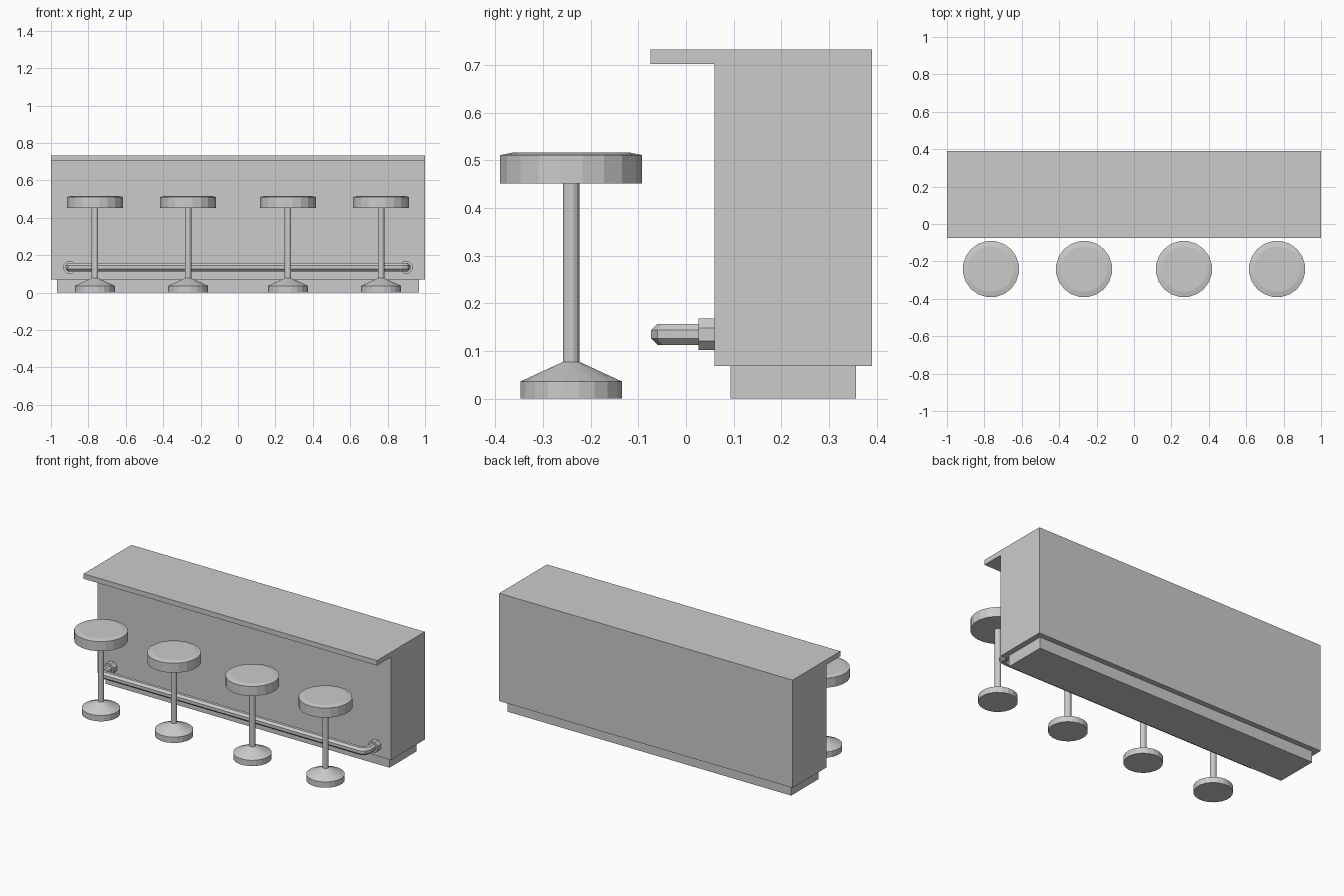
import bpy, bmesh, math
from mathutils import Vector

if "Cube" in bpy.data.objects:
    bpy.data.objects.remove(bpy.data.objects["Cube"])


def finish(name, bm):
    bmesh.ops.recalc_face_normals(bm, faces=bm.faces)
    me = bpy.data.meshes.new(name)
    bm.to_mesh(me)
    bm.free()
    ob = bpy.data.objects.new(name, me)
    bpy.context.collection.objects.link(ob)
    return ob


def box(name, x, y, z):
    bm = bmesh.new()
    bmesh.ops.create_cube(bm, size=1)
    for v in bm.verts:
        v.co = Vector([a + (b - a) * (c + 0.5) for (a, b), c in zip((x, y, z), v.co)])
    return finish(name, bm)


def loft(name, rings):
    # capped solid through a list of equal-sized vertex rings
    bm = bmesh.new()
    rs = [[bm.verts.new(p) for p in r] for r in rings]
    n = len(rs[0])
    for a, b in zip(rs, rs[1:]):
        for i in range(n):
            j = (i + 1) % n
            bm.faces.new((a[i], a[j], b[j], b[i]))
    bm.faces.new(rs[0])
    bm.faces.new(rs[-1])
    return finish(name, bm)


def circle(n):
    return [((i + 0.5) * 2 * math.pi / n) for i in range(n)]


def turned(name, profile, n, loc):
    # upright turned part from (radius, height) pairs
    return loft(name, [[(loc[0] + r * math.cos(t), loc[1] + r * math.sin(t), z)
                        for t in circle(n)] for r, z in profile])


def tube(name, path, radius, n=8):
    # mitred tube along a horizontal path
    pts = [Vector(p) for p in path]
    up = Vector((0, 0, 1))
    rings = []
    for i, p in enumerate(pts):
        d0 = (p - pts[max(i - 1, 0)]).normalized()
        d1 = (pts[min(i + 1, len(pts) - 1)] - p).normalized()
        d = (d0 + d1).normalized()
        side = d.cross(up)
        widen = 1 / d.dot(d1 if d1.length else d0)
        r = radius / math.cos(math.pi / n)
        rings.append([p + side * (r * widen * math.cos(t)) + up * (r * math.sin(t))
                      for t in circle(n)])
    return loft(name, rings)


# counter
box("plinth", (-0.967, 0.967), (0.093, 0.357), (0, 0.07))
box("counter_body", (-1, 1), (0.06, 0.39), (0.069, 0.702))
box("countertop", (-1, 1), (-0.075, 0.39), (0.702, 0.733))

# foot rail with bent ends and wall flanges
RZ = 0.135
half = [(-0.9, 0.04), (-0.9, -0.024), (-0.892, -0.043), (-0.873, -0.051)]
path = [(x, y, RZ) for x, y in half] + [(-x, y, RZ) for x, y in reversed(half)]
tube("foot_rail", path, 0.022)
for s in (-1, 1):
    tube("rail_flange", [(s * 0.9, 0.026, RZ), (s * 0.9, 0.062, RZ)], 0.033)

# stools
for x in (-0.765, -0.267, 0.267, 0.765):
    loc = (x, -0.241)
    turned("stool_base", [(0.108, 0), (0.108, 0.036), (0.018, 0.077)], 20, loc)
    turned("stool_column", [(0.018, 0.07), (0.018, 0.455)], 12, loc)
    turned("stool_seat", [(0.151, 0.452), (0.151, 0.511), (0.122, 0.517)], 20, loc)
